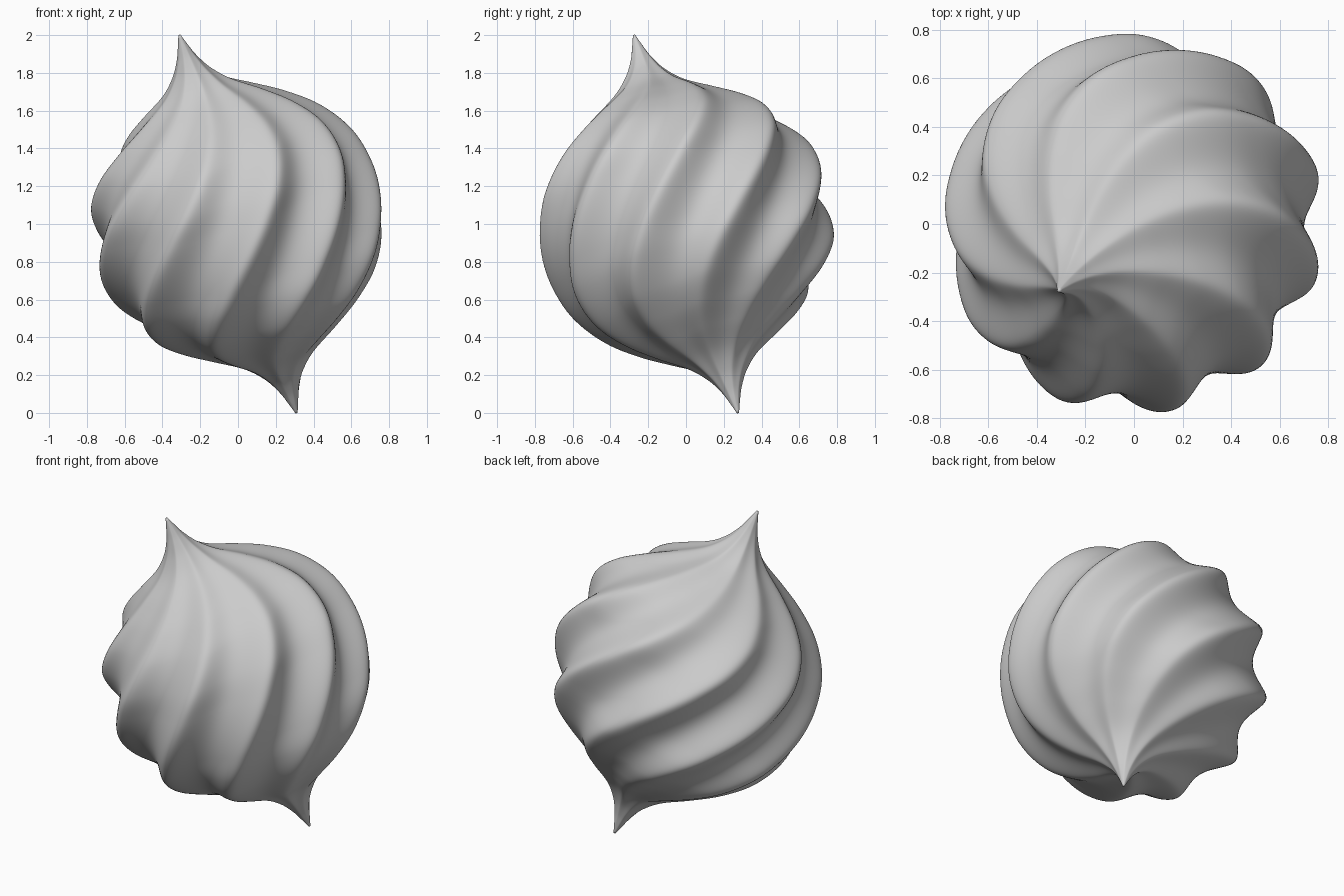
import bpy, bmesh, math
from mathutils import Vector

if "Cube" in bpy.data.objects:
    bpy.data.objects.remove(bpy.data.objects["Cube"])

LOBES, TWIST, PHASE = 9, math.radians(65), math.radians(-8)
RINGS, SEGMENTS = 160, 216
DEPTH, ROUND = 0.12, 0.3

# Half profile of the ridge crests: (distance from centre along axis, radius)
half = [(0, .785), (.15, .77), (.30, .725), (.45, .625), (.57, .49), (.67, .345),
        (.77, .195), (.86, .108), (.95, .055), (1.03, .024), (1.083, .006)]
profile = [(-s, r) for s, r in reversed(half[1:])] + half


def slope(i):
    a, b = profile[max(i - 1, 0)], profile[min(i + 1, len(profile) - 1)]
    return (b[1] - a[1]) / (b[0] - a[0])


def crest_radius(s):
    """Smooth cubic curve through the profile points."""
    i = 0
    while i < len(profile) - 2 and s > profile[i + 1][0]:
        i += 1
    (s0, r0), (s1, r1) = profile[i], profile[i + 1]
    h = s1 - s0
    t = (s - s0) / h
    return ((2*t**3 - 3*t*t + 1) * r0 + (t**3 - 2*t*t + t) * h * slope(i)
            + (3*t*t - 2*t**3) * r1 + (t**3 - t*t) * h * slope(i + 1))


def flute(a):
    """0 on a narrow ridge crest, 1 at the bottom of a wide hollow."""
    x = math.sin(LOBES * a / 2)
    return (math.hypot(x, ROUND) - ROUND) / (math.hypot(1, ROUND) - ROUND)


# Leaning axis of the body, from lower tip to upper tip
axis = Vector((-.62, -.55, 2)).normalized()
turn = Vector((0, 0, 1)).rotation_difference(axis)
centre = Vector((0, 0, 1))
length = half[-1][0]

# Twisted, fluted body swept ring by ring; flutes fade towards the tips
bm = bmesh.new()
rings = []
for i in range(RINGS + 1):
    s = -length + 2 * length * i / RINGS
    R = crest_radius(s)
    depth = DEPTH * 1.19 * R / (R + .15)
    ring = []
    for j in range(SEGMENTS):
        a = 2 * math.pi * j / SEGMENTS
        r = R * (1 - depth * flute(a - PHASE - TWIST * s))
        p = Vector((r * math.cos(a), r * math.sin(a), s))
        ring.append(bm.verts.new(centre + turn @ p))
    rings.append(ring)
for lo, hi in zip(rings, rings[1:]):
    for j in range(SEGMENTS):
        k = (j + 1) % SEGMENTS
        bm.faces.new((lo[j], lo[k], hi[k], hi[j]))
bm.faces.new(list(reversed(rings[0])))
bm.faces.new(rings[-1])
for f in bm.faces:
    f.smooth = True

mesh = bpy.data.meshes.new("twisted_body")
bm.to_mesh(mesh)
bm.free()
bpy.context.collection.objects.link(bpy.data.objects.new("twisted_body", mesh))
